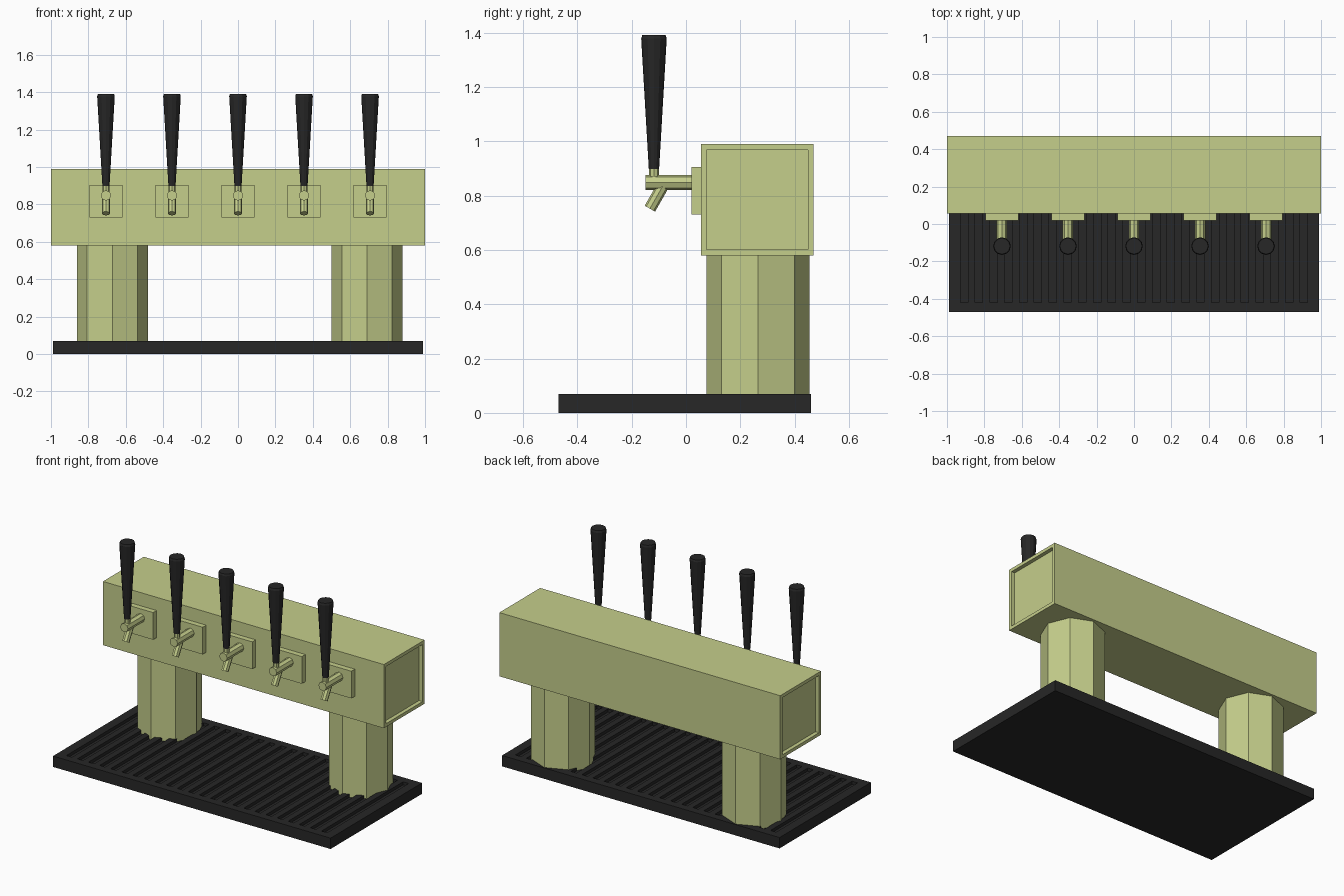
import bpy, bmesh, math
from mathutils import Vector

if "Cube" in bpy.data.objects:
    bpy.data.objects.remove(bpy.data.objects["Cube"])


def material(name, color):
    m = bpy.data.materials.new(name)
    m.diffuse_color = color
    m.use_nodes = True
    m.node_tree.nodes["Principled BSDF"].inputs["Base Color"].default_value = m.diffuse_color
    return m


GREEN = material("olive_enamel", (0.56, 0.62, 0.26, 1))
BLACK = material("black_plastic", (0.02, 0.02, 0.02, 1))


def finish(bm, name, mat):
    bmesh.ops.recalc_face_normals(bm, faces=bm.faces)
    me = bpy.data.meshes.new(name)
    bm.to_mesh(me)
    bm.free()
    me.materials.append(mat)
    ob = bpy.data.objects.new(name, me)
    bpy.context.collection.objects.link(ob)
    return ob


def box_bm(lo, hi):
    bm = bmesh.new()
    bmesh.ops.create_cube(bm, size=1)
    lo, hi = Vector(lo), Vector(hi)
    bmesh.ops.scale(bm, vec=hi - lo, verts=bm.verts)
    bmesh.ops.translate(bm, vec=(lo + hi) / 2, verts=bm.verts)
    bm.normal_update()
    return bm


def tube(name, a, b, r, sides, mat, spin=0.0):
    a, b = Vector(a), Vector(b)
    bm = bmesh.new()
    bmesh.ops.create_cone(bm, cap_ends=True, segments=sides, radius1=r,
                          radius2=r, depth=(b - a).length)
    ob = finish(bm, name, mat)
    ob.location = (a + b) / 2
    ob.rotation_euler = (b - a).to_track_quat('Z', 'Y').to_euler()
    ob.rotation_euler.rotate_axis('Z', spin)
    return ob


def lathe(name, profile, center, sides, mat):
    bm = bmesh.new()
    rings = [[bm.verts.new((r * math.cos(i * math.tau / sides),
                            r * math.sin(i * math.tau / sides), z))
              for i in range(sides)] for r, z in profile]
    for lower, upper in zip(rings, rings[1:]):
        for i in range(sides):
            j = (i + 1) % sides
            bm.faces.new((lower[i], lower[j], upper[j], upper[i]))
    bm.faces.new(rings[0][::-1])
    bm.faces.new(rings[-1])
    ob = finish(bm, name, mat)
    ob.location = center
    return ob


# Drip tray with recessed slots
bm = box_bm((-0.988, -0.47, 0), (0.988, 0.46, 0.07))
slots = [(i - 11.5) * 0.079 for i in range(24)]
half, y0, y1 = 0.02, -0.42, 0.41
cuts = [((x + s * half, 0, 0), (1, 0, 0)) for x in slots for s in (-1, 1)]
cuts += [((0, y, 0), (0, 1, 0)) for y in (y0, y1)]
for co, no in cuts:
    bmesh.ops.bisect_plane(bm, geom=bm.verts[:] + bm.edges[:] + bm.faces[:],
                           plane_co=co, plane_no=no)
bm.normal_update()
slot_faces = []
for f in bm.faces:
    c = f.calc_center_median()
    if f.normal.z > 0.9 and y0 < c.y < y1 and any(abs(c.x - x) < 0.01 for x in slots):
        slot_faces.append(f)
bmesh.ops.inset_individual(bm, faces=slot_faces, thickness=0, depth=-0.02)
finish(bm, "drip_tray", BLACK)

# Octagonal columns, sunk into the tray slots
for side, x in (("left", -0.672), ("right", 0.69)):
    tube(side + "_column", (x, 0.265, 0.03), (x, 0.265, 0.59), 0.19, 8, GREEN)

# Beam with recessed end panels
bm = box_bm((-1, 0.055, 0.58), (1, 0.47, 0.99))
ends = [f for f in bm.faces if abs(f.normal.x) > 0.9]
bmesh.ops.inset_individual(bm, faces=ends, thickness=0.03, depth=0)
bmesh.ops.inset_individual(bm, faces=ends, thickness=0, depth=-0.025)
finish(bm, "beam", GREEN)

# Five taps: plate, barrel, spout, stem and handle
for n in range(5):
    x = (n - 2) * 0.353
    tag = f"_{n + 1}"
    finish(box_bm((x - 0.0875, 0.02, 0.73), (x + 0.0875, 0.057, 0.905)),
           "tap_plate" + tag, GREEN)
    tube("tap_barrel" + tag, (x, 0.03, 0.848), (x, -0.15, 0.848), 0.028, 8, GREEN)
    tube("tap_spout" + tag, (x, -0.08, 0.845), (x, -0.133, 0.752), 0.022, 8, GREEN)
    tube("handle_stem" + tag, (x, -0.118, 0.85), (x, -0.118, 0.905), 0.018, 8, GREEN)
    lathe("tap_handle" + tag, [(0.019, 0.898), (0.047, 1.378), (0.043, 1.391)],
          (x, -0.118, 0), 12, BLACK)
